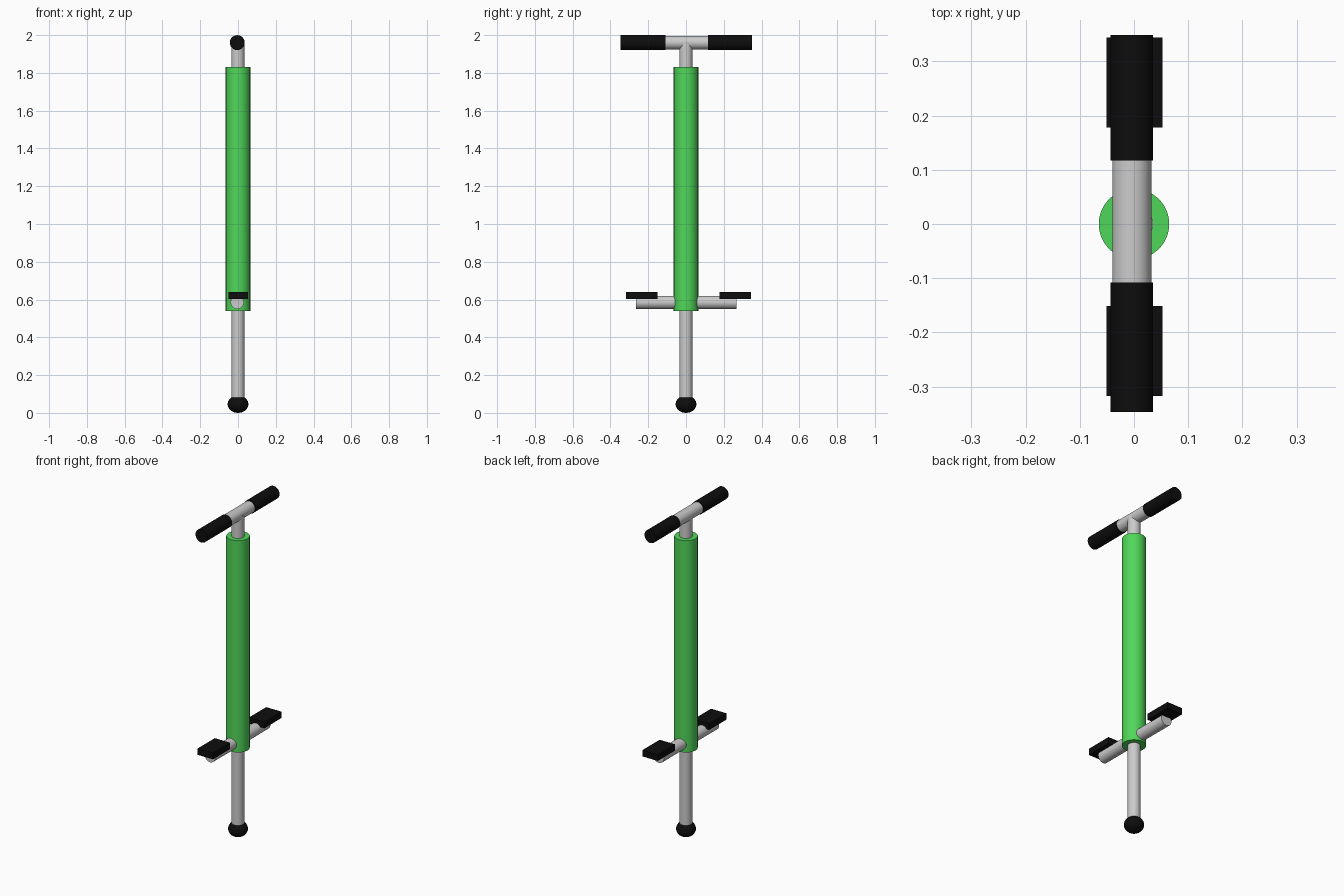
import bpy
from math import pi, radians

if "Cube" in bpy.data.objects:
    bpy.data.objects.remove(bpy.data.objects["Cube"])


def material(name, rgb):
    m = bpy.data.materials.new(name)
    m.diffuse_color = (*rgb, 1)
    m.use_nodes = True
    m.node_tree.nodes["Principled BSDF"].inputs["Base Color"].default_value = m.diffuse_color
    return m


GREEN = material("green_paint", (0.08, 0.68, 0.10))
BLACK = material("black_rubber", (0.004, 0.004, 0.004))


def finish(name, mat=None, smooth=True):
    ob = bpy.context.object
    ob.name = name
    if mat:
        ob.data.materials.append(mat)
    if smooth:
        bpy.ops.object.shade_smooth_by_angle(angle=radians(35))
    return ob


def tube(name, r, a, b, axis="z", x=0.0, z=0.0, mat=None):
    """Capped cylinder running from a to b along z or y."""
    mid = (a + b) / 2
    loc = (x, 0, mid) if axis == "z" else (x, mid, z)
    rot = (0, 0, 0) if axis == "z" else (pi / 2, 0, 0)
    bpy.ops.mesh.primitive_cylinder_add(vertices=48, radius=r, depth=abs(b - a),
                                        location=loc, rotation=rot)
    return finish(name, mat)


# Upright: outer sleeve, sliding shaft, handle stem
tube("sleeve", 0.065, 0.54, 1.83, mat=GREEN)
tube("lower_shaft", 0.035, 0.05, 0.56)
tube("handle_stem", 0.035, 1.80, 1.96)

# Rubber foot, a slightly squashed ball
bpy.ops.mesh.primitive_uv_sphere_add(segments=48, ring_count=24, radius=1, location=(0, 0, 0.046))
bpy.context.object.scale = (0.055, 0.055, 0.046)
finish("rubber_foot", BLACK)

# Handlebar with two grips
tube("handlebar", 0.036, -0.33, 0.33, "y", x=-0.004, z=1.96)
tube("grip_left", 0.0395, -0.347, -0.108, "y", x=-0.004, z=1.96, mat=BLACK)
tube("grip_right", 0.0395, 0.117, 0.349, "y", x=-0.004, z=1.96, mat=BLACK)

# Foot pegs and tread pads
tube("peg_left", 0.035, -0.264, -0.03, "y", x=-0.004, z=0.585)
tube("peg_right", 0.035, 0.03, 0.268, "y", x=-0.004, z=0.585)
for name, a, b in (("pedal_left", -0.317, -0.151), ("pedal_right", 0.178, 0.344)):
    bpy.ops.mesh.primitive_cube_add(size=1, location=(0.001, (a + b) / 2, 0.622))
    bpy.context.object.scale = (0.104, b - a, 0.038)
    finish(name, BLACK, smooth=False)
